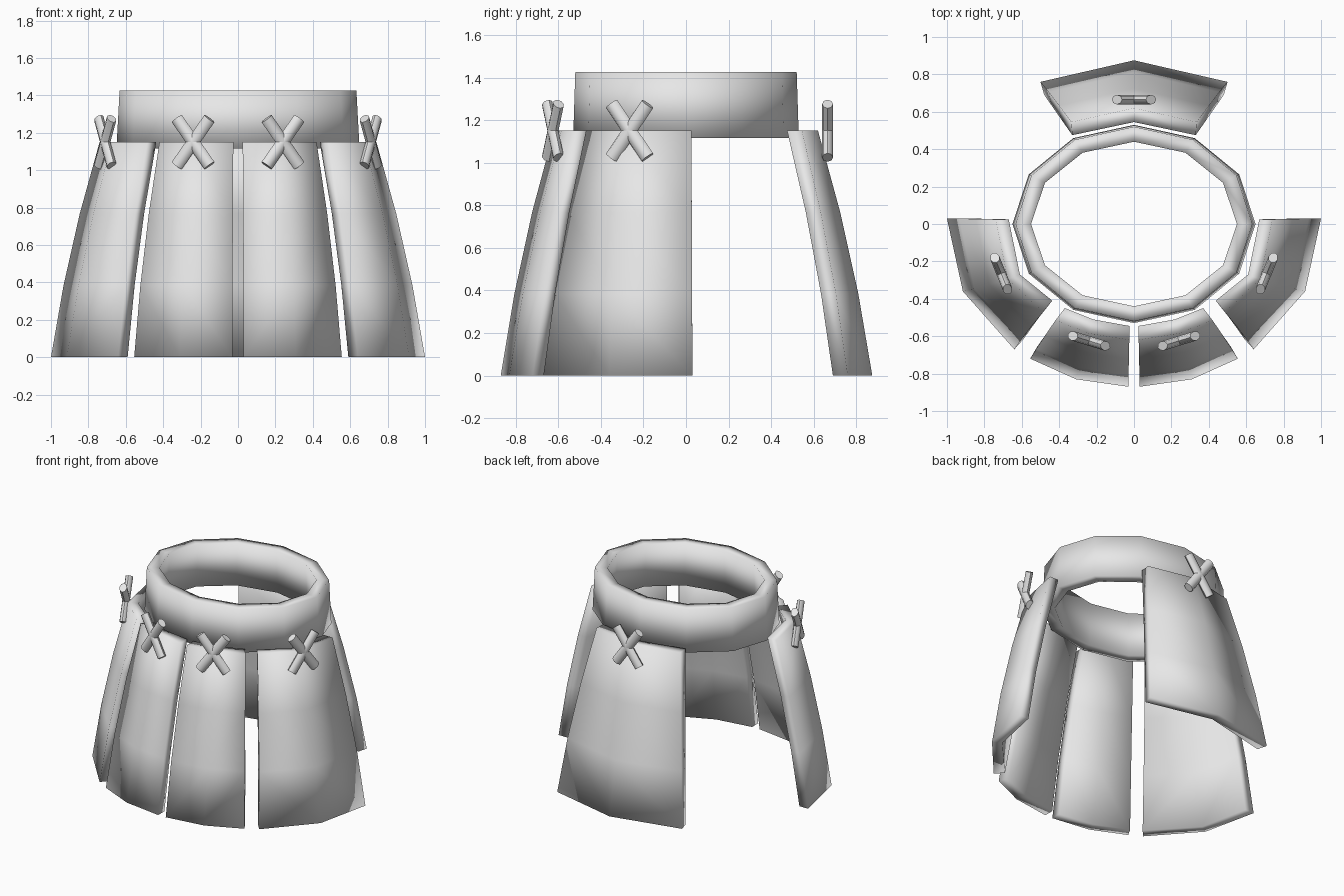
import bpy, bmesh, math
from mathutils import Matrix, Vector

if "Cube" in bpy.data.objects:
    bpy.data.objects.remove(bpy.data.objects["Cube"])

grey = bpy.data.materials.new("plain_grey")
grey.diffuse_color = (0.8, 0.8, 0.8, 1)
grey.use_nodes = True
grey.node_tree.nodes["Principled BSDF"].inputs["Base Color"].default_value = grey.diffuse_color


def finish(name, bm, angle=None):
    bmesh.ops.recalc_face_normals(bm, faces=bm.faces)
    mesh = bpy.data.meshes.new(name)
    bm.to_mesh(mesh)
    bm.free()
    mesh.materials.append(grey)
    mesh.shade_smooth()
    ob = bpy.data.objects.new(name, mesh)
    bpy.context.collection.objects.link(ob)
    if angle:
        bpy.ops.object.select_all(action='DESELECT')
        ob.select_set(True)
        bpy.context.view_layer.objects.active = ob
        bpy.ops.object.shade_smooth_by_angle(angle=math.radians(angle))
    return ob


def waist_band():
    # oval twelve-sided ring; profile of (x radius, y radius, z)
    bm = bmesh.new()
    profile = [(0.65, 0.53, 1.115), (0.633, 0.52, 1.425),
               (0.55, 0.44, 1.425), (0.565, 0.45, 1.115)]
    n = 12
    rings = [[bm.verts.new((rx * math.cos(math.tau * i / n),
                            ry * math.sin(math.tau * i / n), z))
              for i in range(n)] for rx, ry, z in profile]
    for k in range(4):
        a, b = rings[k], rings[(k + 1) % 4]
        for i in range(n):
            j = (i + 1) % n
            bm.faces.new((a[i], a[j], b[j], b[i]))
    finish("waist_band", bm)


def panel(name, top_out, top_in, bot_out, bot_in, side=1):
    # thick flared flap, slightly bowed outward between hem and top
    bm = bmesh.new()
    rows, height, bow = 3, 1.15, 0.022
    loops = []
    for r in range(rows + 1):
        t = r / rows
        loop = []
        for tops, bots in ((top_out, bot_out), (top_in[::-1], bot_in[::-1])):
            for a, b in zip(tops, bots):
                p = Vector(b).lerp(Vector(a), t)
                p += p.normalized() * bow * 4 * t * (1 - t)
                loop.append(bm.verts.new((side * p.x, p.y, height * t)))
        loops.append(loop)
    for a, b in zip(loops, loops[1:]):
        for i in range(6):
            j = (i + 1) % 6
            bm.faces.new((a[i], a[j], b[j], b[i]))
    for l in (loops[0], loops[-1]):
        bm.faces.new((l[0], l[1], l[4], l[5]))
        bm.faces.new((l[1], l[2], l[3], l[4]))
    finish(name, bm)


def cross_tie(name, x, y, turn):
    # two flattened rods crossing in one upright plane
    bm = bmesh.new()
    for tilt in (36, -36):
        m = (Matrix.Translation((x, y, 1.15))
             @ Matrix.Rotation(math.radians(turn), 4, 'Z')
             @ Matrix.Rotation(math.radians(tilt), 4, 'Y')
             @ Matrix.Diagonal((1, 0.75, 1, 1)))
        bmesh.ops.create_cone(bm, cap_ends=True, segments=8, radius1=0.034,
                              radius2=0.034, depth=0.31, matrix=m)
    finish(name, bm, 50)


waist_band()

# front and side flaps with their ties, mirrored left to right
for label, s in (("right", 1), ("left", -1)):
    panel("front_panel_" + label,
          [(0.025, -0.62), (0.24, -0.585), (0.42, -0.515)],
          [(0.025, -0.545), (0.22, -0.51), (0.37, -0.45)],
          [(0.03, -0.87), (0.31, -0.83), (0.555, -0.72)],
          [(0.03, -0.80), (0.29, -0.76), (0.52, -0.66)], s)
    panel("side_panel_" + label,
          [(0.74, 0.025), (0.675, -0.295), (0.485, -0.47)],
          [(0.67, 0.025), (0.61, -0.27), (0.437, -0.41)],
          [(1.0, 0.03), (0.915, -0.36), (0.64, -0.67)],
          [(0.93, 0.03), (0.855, -0.325), (0.59, -0.615)], s)
    cross_tie("front_tie_" + label, s * 0.24, -0.625, s * 17)
    cross_tie("side_tie_" + label, s * 0.71, -0.265, s * 68)

# single wide flap at the back
panel("back_panel",
      [(-0.335, 0.545), (0, 0.62), (0.335, 0.545)],
      [(-0.33, 0.475), (0, 0.545), (0.33, 0.475)],
      [(-0.5, 0.76), (0, 0.875), (0.5, 0.76)],
      [(-0.48, 0.69), (0, 0.80), (0.48, 0.69)])
cross_tie("back_tie", 0, 0.665, 0)
